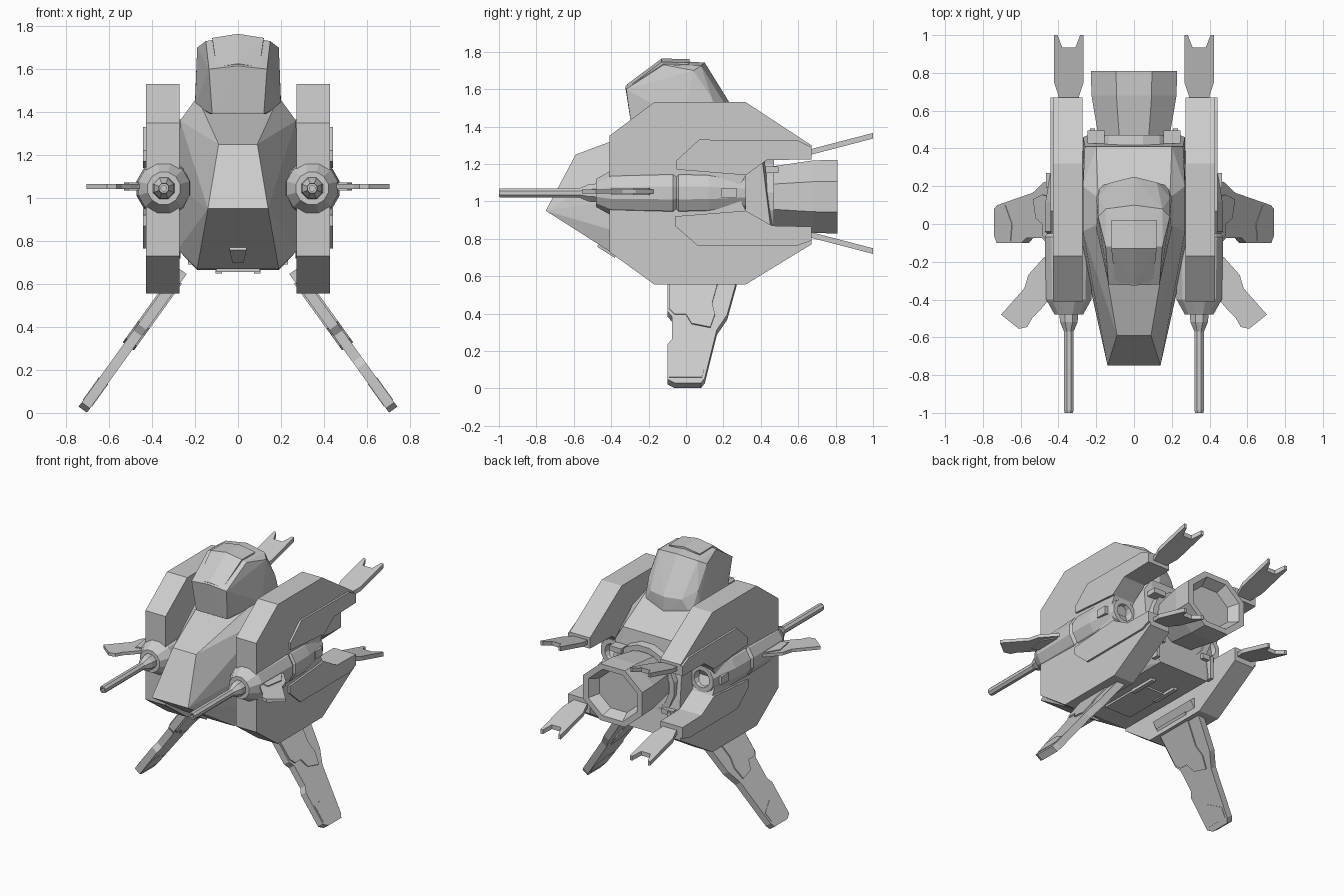
import bpy, bmesh, math
from mathutils import Vector

if "Cube" in bpy.data.objects:
    bpy.data.objects.remove(bpy.data.objects["Cube"])


def finish(bm, name, mirror=False):
    bmesh.ops.recalc_face_normals(bm, faces=bm.faces[:])
    me = bpy.data.meshes.new(name)
    bm.to_mesh(me)
    bm.free()
    ob = bpy.data.objects.new(name, me)
    bpy.context.collection.objects.link(ob)
    if mirror:
        ob.modifiers.new("Mirror", 'MIRROR')
    return ob


def hull(name, half_points):
    """Convex shell from points on one side, repeated on the other."""
    bm = bmesh.new()
    for x, y, z in half_points:
        bm.verts.new((x, y, z))
        if x:
            bm.verts.new((-x, y, z))
    bmesh.ops.convex_hull(bm, input=bm.verts[:])
    bmesh.ops.dissolve_limit(bm, angle_limit=0.02, verts=bm.verts[:], edges=bm.edges[:])
    return finish(bm, name)


def slab(name, poly, place, offset, mirror=True):
    """Extrude a 2D outline; place maps (a, b) to 3D, offset is the thickness."""
    bm = bmesh.new()
    off = Vector(offset)
    lo = [bm.verts.new(Vector(place(a, b)) - off) for a, b in poly]
    hi = [bm.verts.new(Vector(place(a, b)) + off) for a, b in poly]
    bm.faces.new(lo)
    bm.faces.new(hi[::-1])
    n = len(poly)
    for i in range(n):
        bm.faces.new((lo[i], lo[(i + 1) % n], hi[(i + 1) % n], hi[i]))
    return finish(bm, name, mirror)


def lathe(name, profile, sides, center, sx=1.0, sz=1.0, mirror=False):
    """Revolve (y, radius) pairs about an axis parallel to y."""
    bm = bmesh.new()
    rings = []
    for y, r in profile:
        ring = []
        for i in range(sides):
            t = 2 * math.pi * (i + 0.5) / sides
            ring.append(bm.verts.new((center[0] + sx * r * math.cos(t), y,
                                      center[1] + sz * r * math.sin(t))))
        rings.append(ring)
    for a, b in zip(rings, rings[1:]):
        for i in range(sides):
            j = (i + 1) % sides
            bm.faces.new((a[i], a[j], b[j], b[i]))
    bm.faces.new(rings[0])
    bm.faces.new(rings[-1])
    return finish(bm, name, mirror)


def box(name, c, s, mirror=False):
    x, y, z = c
    hx, hy, hz = (v / 2 for v in s)
    return slab(name, [(-hx, -hy), (hx, -hy), (hx, hy), (-hx, hy)],
                lambda a, b: (x + a, y + b, z), (0, 0, hz), mirror)


# Fuselage
hull("fuselage", [
    (.14, -.75, .95), (.09, -.59, 1.25), (.19, 0, 1.47), (.19, .14, 1.47),
    (.27, -.04, 1.36), (.27, .2, 1.36), (.2, .41, 1.3), (.26, .41, 1.2),
    (.28, -.12, 1.05), (.28, -.1, .76), (.19, -.31, .67), (.19, .49, .665),
    (.27, .46, .8)])
# Belly hatch, chin sensor and vents
box("belly_hatch", (0, .02, .665), (.2, .36, .02))
box("belly_vent", (.09, .2, .66), (.03, .2, .025), True)
slab("chin_sensor", [(-.04, .77), (.04, .77), (.025, .71), (-.025, .71)],
     lambda a, z: (a, -.75 + (.95 - z) * 1.57, z), (0, .008, .012), False)

# Canopy with a raised window
hull("canopy", [
    (.12, -.29, 1.39), (.135, -.32, 1.60), (0, -.325, 1.615),
    (.15, -.12, 1.73), (0, -.12, 1.755), (.15, .08, 1.725), (0, .1, 1.742),
    (.19, .04, 1.70), (.2, -.02, 1.43), (.2, .14, 1.45), (.19, .14, 1.55),
    (.12, .22, 1.5), (0, .25, 1.5), (0, .25, 1.4), (.18, .2, 1.4)])
hull("canopy_window", [
    (.1, -.31, 1.61), (0, -.316, 1.625), (.12, -.13, 1.745), (0, -.13, 1.764),
    (.12, .02, 1.742), (0, .02, 1.76), (.1, -.26, 1.58), (.1, 0, 1.7)])

# Side armour frames, open at the back like a C
side = lambda y, z, x=.35: (x, y, z)
slab("side_frame", [
    (-.41, .73), (-.17, .556), (.32, .556), (.67, .77), (.67, .865), (.46, .87),
    (.32, .95), (.27, 1.05), (.32, 1.14), (.43, 1.22), (.67, 1.225), (.67, 1.30),
    (.32, 1.53), (-.17, 1.53), (-.41, 1.35)], side, (.078, 0, 0))
outer = lambda y, z: (.43, y, z)
slab("upper_arm_plate", [
    (-.05, 1.17), (-.05, 1.22), (.07, 1.33), (.6, 1.325), (.67, 1.29),
    (.67, 1.225), (.43, 1.22), (.32, 1.14)], outer, (.012, 0, 0))
slab("lower_arm_plate", [
    (-.06, .92), (-.06, .87), (.06, .765), (.6, .765), (.67, .79),
    (.67, .865), (.46, .87), (.32, .95)], outer, (.012, 0, 0))

# Guns
GUN = (.345, 1.045)
lathe("gun_barrel", [
    (-.95, .014), (-1, .014), (-1, .024), (-.985, .027), (-.57, .027),
    (-.52, .05), (-.47, .055)], 8, GUN, mirror=True)
lathe("gun_body", [
    (-.48, .04), (-.48, .078), (-.40, .124), (-.07, .132), (-.05, .118),
    (-.04, .132), (.12, .128), (.32, .092), (.32, .06), (.27, .05)],
    12, GUN, mirror=True)
box("gun_hatch", (.45, .23, 1.045), (.03, .08, .055), True)
box("gun_rib", (.345, -.24, 1.165), (.05, .3, .025), True)

# Forward-swept winglets
WING = [(.42, -.14), (.48, -.18), (.56, -.27), (.58, -.34), (.704, -.48),
        (.61, -.555), (.565, -.545), (.54, -.5), (.5, -.46), (.466, -.42), (.42, -.38)]
slab("winglet", WING, lambda x, y: (x, y, 1.053), (0, 0, .011))
slab("winglet_root", [(.42, -.16), (.48, -.2), (.53, -.28), (.51, -.4), (.42, -.37)],
     lambda x, y: (x, y, 1.053), (0, 0, .018))

# Splayed legs
leg = lambda y, z: (.33 + (.56 - z) * .72, y, z)
NORM = Vector((.81, 0, .584))
slab("leg", [
    (-.1, .66), (-.1, .4), (-.075, .37), (-.075, .25), (-.1, .22), (-.1, .035),
    (-.06, .015), (.08, .015), (.1, .04), (.165, .3), (.22, .38), (.27, .56),
    (.27, .66)], leg, NORM * .024)
slab("leg_thigh_plate", [
    (-.09, .62), (-.09, .41), (-.06, .38), (.0, .38), (.03, .33), (.13, .31),
    (.155, .38), (.14, .44), (.19, .62)], leg, NORM * .032)
slab("leg_foot_plate", [(-.09, .14), (-.09, .045), (.085, .045), (.1, .1), (.0, .15)],
     leg, NORM * .027)

# Notched tail fins on the four arm ends
FIN = [(-.05, .6), (-.055, .68), (-.078, .75), (-.078, 1), (-.06, 1), (-.035, .935),
       (.035, .935), (.06, 1), (.078, 1), (.078, .75), (.055, .68), (.05, .6)]
for label, z0, slope in (("upper", 1.265, .26), ("lower", .82, -.26)):
    slab(label + "_tail_fin", FIN,
         lambda a, y: (.345 + a, y, z0 + (y - .67) * slope), (0, 0, .015))

# Engine nozzle with hollow end, and its collar
lathe("engine_nozzle", [
    (.36, .155), (.44, .172), (.68, .21), (.81, .213), (.81, .175), (.74, .14)],
    8, (0, 1.025), 1.16, 1.0)
lathe("engine_collar", [(.38, .25), (.47, .24), (.47, .2), (.43, .19)], 16, (0, 1.0))
for i, z in enumerate((1.17, .84)):
    box("rear_pipe_%d" % (i + 1), (.2, .46, z), (.09, .07, .035), True)
box("rear_rib", (.22, .48, .77), (.025, .05, .16), True)
